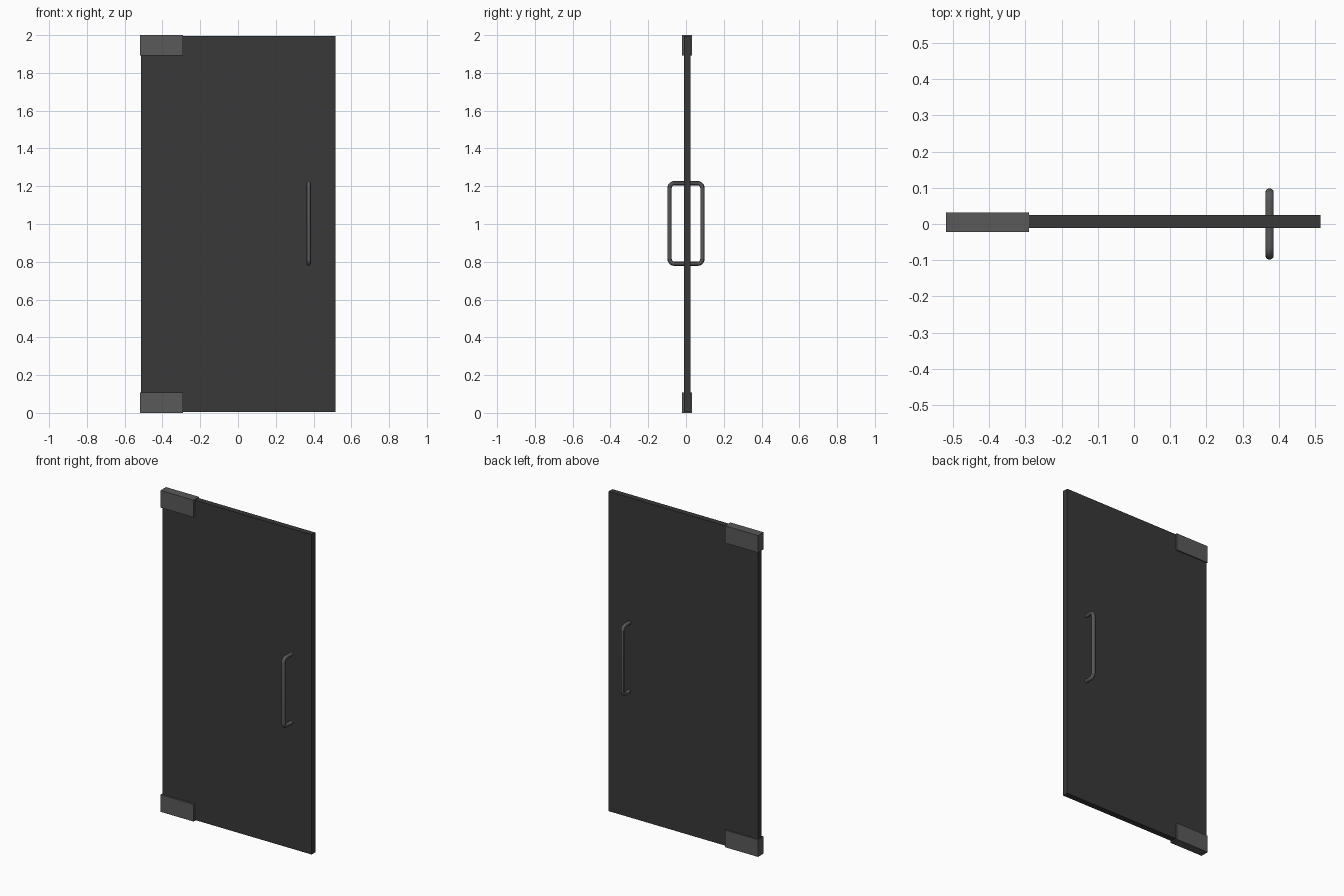
import bpy
from math import sin, cos, pi

if "Cube" in bpy.data.objects:
    bpy.data.objects.remove(bpy.data.objects["Cube"])


def material(name, grey):
    m = bpy.data.materials.new(name)
    m.diffuse_color = (grey, grey, grey, 1)
    m.use_nodes = True
    m.node_tree.nodes["Principled BSDF"].inputs["Base Color"].default_value = m.diffuse_color
    return m


GLASS = material("dark_glass", 0.04)
METAL = material("dark_metal", 0.1)


def box(name, lo, hi, mat):
    bpy.ops.mesh.primitive_cube_add(size=1, location=[(a + b) / 2 for a, b in zip(lo, hi)])
    o = bpy.context.object
    o.name = name
    o.scale = [b - a for a, b in zip(lo, hi)]
    bpy.ops.object.transform_apply(location=False, rotation=False, scale=True)
    o.data.materials.append(mat)


# Door panel
box("door_panel", (-0.513, -0.011, 0.006), (0.515, 0.025, 1.996), GLASS)

# Corner hinge blocks at bottom and top
for name, z in (("bottom_hinge", 0.0), ("top_hinge", 1.893)):
    box(name, (-0.518, -0.022, z), (-0.29, 0.032, z + 0.107), METAL)


# U-shaped pull handles, one on each side of the panel
def handle(name, side, y_start):
    y, z0, z1, r, steps = 0.087, 0.79, 1.216, 0.025, 6
    path = [(y_start, z0)]
    for zc, start in ((z0 + r, -pi / 2), (z1 - r, 0)):
        for i in range(steps + 1):
            a = start + i / steps * pi / 2
            path.append((side * (y - r + r * cos(a)), zc + r * sin(a)))
    path.append((y_start, z1))
    cu = bpy.data.curves.new(name, "CURVE")
    cu.dimensions = "3D"
    cu.bevel_depth = 0.0115
    cu.bevel_resolution = 4
    cu.use_fill_caps = True
    sp = cu.splines.new("POLY")
    sp.points.add(len(path) - 1)
    for p, (py, pz) in zip(sp.points, path):
        p.co = (0.374, py, pz, 1)
    o = bpy.data.objects.new(name, cu)
    bpy.context.collection.objects.link(o)
    bpy.ops.object.select_all(action="DESELECT")
    o.select_set(True)
    bpy.context.view_layer.objects.active = o
    bpy.ops.object.convert(target="MESH")
    o = bpy.context.object
    o.data.materials.clear()
    o.data.materials.append(METAL)
    bpy.ops.object.shade_smooth_by_angle()


handle("front_handle", -1, -0.01)
handle("back_handle", 1, 0.024)
